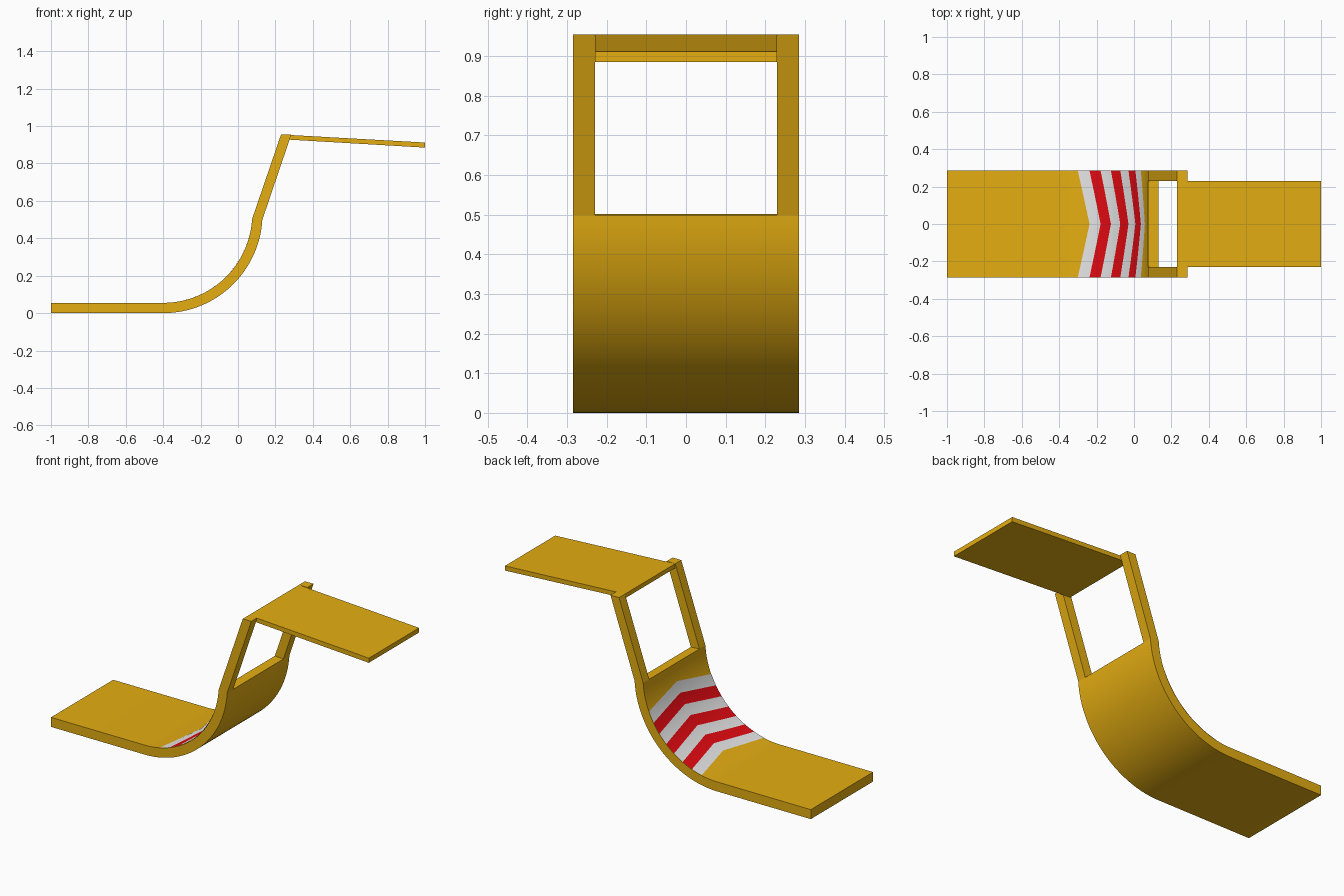
import bpy, bmesh, math

if "Cube" in bpy.data.objects:
    bpy.data.objects.remove(bpy.data.objects["Cube"])

W = 0.285            # half width of the ramp
CX, CZ = -0.4, 0.531 # centre of the bend
R_OUT, R_IN = 0.531, 0.476
BEND = 1.51          # angle swept by the bend


def material(name, rgb):
    m = bpy.data.materials.new(name)
    m.diffuse_color = (*rgb, 1)
    m.use_nodes = True
    m.node_tree.nodes["Principled BSDF"].inputs["Base Color"].default_value = m.diffuse_color
    return m


yellow = material("yellow", (0.78, 0.42, 0.006))
white = material("white", (0.8, 0.8, 0.8))
red = material("red", (0.78, 0.003, 0.006))


def finish(name, bm, mats):
    bmesh.ops.recalc_face_normals(bm, faces=bm.faces)
    mesh = bpy.data.meshes.new(name)
    bm.to_mesh(mesh)
    bm.free()
    for m in mats:
        mesh.materials.append(m)
    ob = bpy.data.objects.new(name, mesh)
    bpy.context.collection.objects.link(ob)
    bpy.ops.object.select_all(action='DESELECT')
    ob.select_set(True)
    bpy.context.view_layer.objects.active = ob
    bpy.ops.object.shade_smooth_by_angle(angle=math.radians(15))
    return ob


def slab(name, upper, lower, y0, y1):
    """Solid between an upper and a lower x-z line, spanning y0 to y1."""
    bm = bmesh.new()
    rings = []
    for (ux, uz), (lx, lz) in zip(upper, lower):
        rings.append([bm.verts.new(p) for p in
                      ((ux, y0, uz), (ux, y1, uz), (lx, y1, lz), (lx, y0, lz))])
    for a, b in zip(rings, rings[1:]):
        for i in range(4):
            j = (i + 1) % 4
            bm.faces.new((a[i], a[j], b[j], b[i]))
    bm.faces.new(rings[0])
    bm.faces.new(rings[-1][::-1])
    return finish(name, bm, [yellow])


def arc(r, a):
    return (CX + r * math.sin(a), CZ - r * math.cos(a))


# Flat base running into the curved ramp
angles = [BEND * i / 40 for i in range(41)]
slab("base_and_bend",
     [(-1, CZ - R_IN)] + [arc(R_IN, a) for a in angles],
     [(-1, 0)] + [arc(R_OUT, a) for a in angles], -W, W)

# Two leaning uprights either side of the opening
for name, y0, y1 in (("front_upright", -W, -0.23), ("back_upright", 0.23, W)):
    slab(name, [arc(R_IN, BEND), (0.23, 0.955)],
         [arc(R_OUT, BEND), (0.285, 0.955)], y0, y1)

# Sloping upper deck held between the uprights
slab("upper_deck", [(0.23, 0.955), (1, 0.912)],
     [(0.23, 0.930), (1, 0.885)], -0.23, 0.23)

# Chevron stripes on the inside of the bend
STEP, START, COLS, SUB = 0.137, 0.212, 16, 4
bm = bmesh.new()
grid = []
for k in range(7 * SUB + 1):
    row = []
    for c in range(COLS + 1):
        t = 2 * c / COLS - 1
        x, z = arc(R_IN - 0.002, START + STEP * (k / SUB + 1 - abs(t)))
        row.append(bm.verts.new((x, t * W, z)))
    grid.append(row)
for k in range(7 * SUB):
    for c in range(COLS):
        f = bm.faces.new((grid[k][c], grid[k + 1][c],
                          grid[k + 1][c + 1], grid[k][c + 1]))
        f.material_index = (k // SUB) % 2
stripes = finish("chevron_stripes", bm, [white, red])
# make the stripes face the centre of the bend
p = stripes.data.polygons[0]
if p.normal.z < 0:
    stripes.data.flip_normals()
